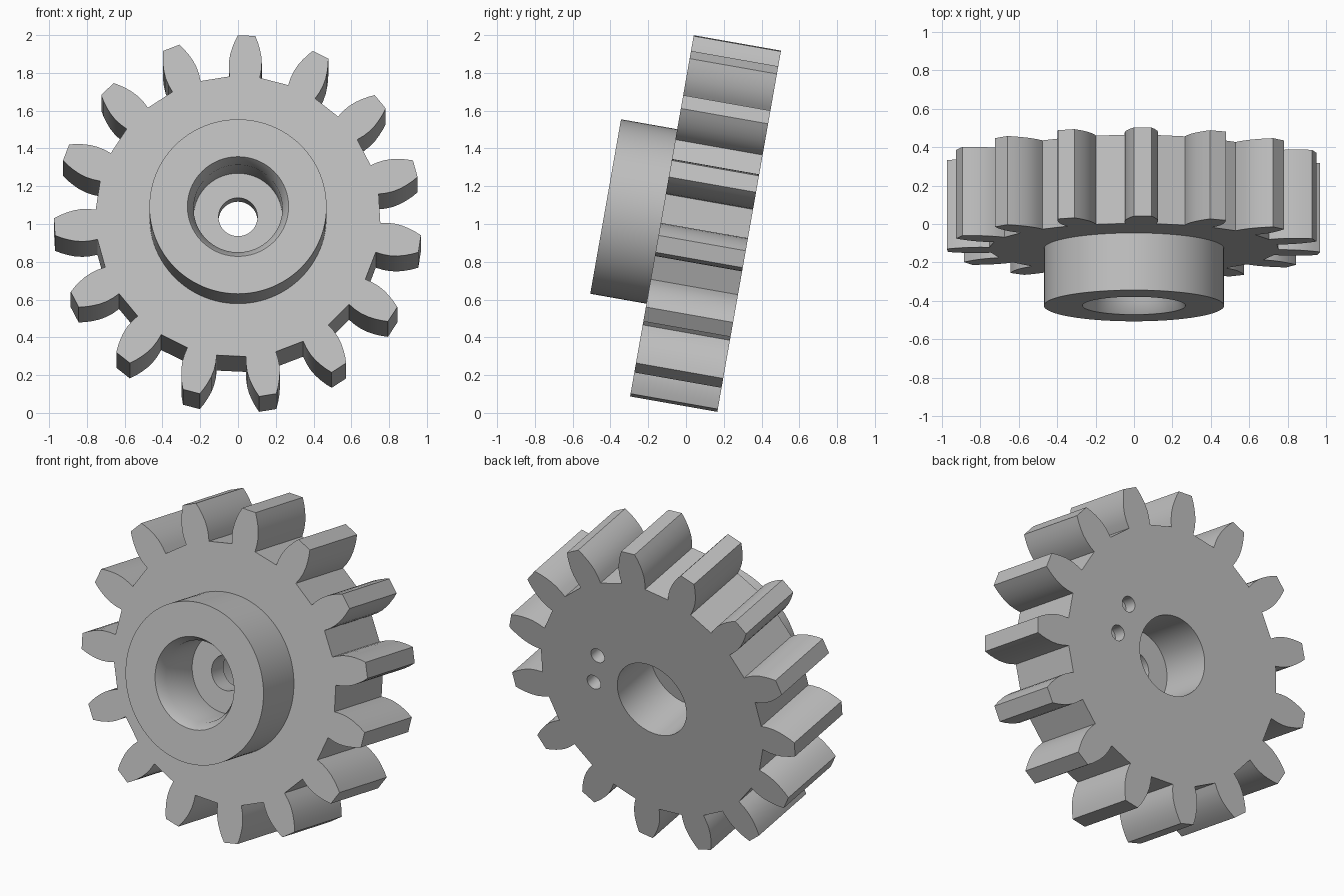
import bpy
import bmesh
from math import sin, cos, pi, radians
from mathutils import Matrix

if "Cube" in bpy.data.objects:
    bpy.data.objects.remove(bpy.data.objects["Cube"], do_unlink=True)

TEETH = 15
WIDTH = 0.469        # wheel thickness along its axis (local +y is the back)
HUB_LEN = 0.302
BORE, SHAFT = 0.235, 0.103
CENTRE = (0, -0.128, 1.04)
TILT = radians(-10)

grey = bpy.data.materials.new("plain_grey")
grey.use_nodes = True
grey.diffuse_color = (0.53, 0.53, 0.53, 1)
grey.node_tree.nodes["Principled BSDF"].inputs["Base Color"].default_value = grey.diffuse_color


def add_object(name, bm):
    """Turn a bmesh into a tilted object sharing the wheel's frame."""
    bmesh.ops.recalc_face_normals(bm, faces=bm.faces)
    mesh = bpy.data.meshes.new(name)
    bm.to_mesh(mesh)
    bm.free()
    mesh.materials.append(grey)
    obj = bpy.data.objects.new(name, mesh)
    obj.location = CENTRE
    obj.rotation_euler = (TILT, 0, 0)
    bpy.context.scene.collection.objects.link(obj)
    return obj


def cylinder_cutter(name, radius, y0, y1, x=0, z=0, sides=96):
    bm = bmesh.new()
    place = Matrix.Translation((x, (y0 + y1) / 2, z)) @ Matrix.Rotation(pi / 2, 4, 'X')
    bmesh.ops.create_cone(bm, cap_ends=True, segments=sides, radius1=radius,
                          radius2=radius, depth=y1 - y0, matrix=place)
    obj = add_object(name, bm)
    obj.hide_render = True
    return obj


def smooth(obj):
    bpy.ops.object.select_all(action='DESELECT')
    obj.select_set(True)
    bpy.context.view_layer.objects.active = obj
    bpy.ops.object.shade_smooth_by_angle(angle=radians(30))


# Toothed wheel: one half-tooth flank (radius, half width), mirrored and repeated
flank = [(0.75, 0.08), (0.79, 0.086), (0.83, 0.087), (0.87, 0.082),
         (0.905, 0.073), (0.94, 0.061), (0.973, 0.046)]
tooth = [(-w, r) for r, w in flank] + [(w, r) for r, w in reversed(flank)]
bm = bmesh.new()
outline = []
for i in range(TEETH):
    a = radians(2.7) + i * 2 * pi / TEETH
    for t, r in tooth:
        outline.append(bm.verts.new((t * cos(a) + r * sin(a), 0, r * cos(a) - t * sin(a))))
face = bm.faces.new(outline)
back = bmesh.ops.extrude_face_region(bm, geom=[face])["geom"]
bmesh.ops.translate(bm, vec=(0, WIDTH, 0),
                    verts=[v for v in back if isinstance(v, bmesh.types.BMVert)])
wheel = add_object("toothed_wheel", bm)

# Front and back bores leave a thin web with a shaft hole; two blind pin holes behind
cutters = [
    cylinder_cutter("front_bore_cutter", BORE, -0.1, 0.018),
    cylinder_cutter("back_bore_cutter", BORE, 0.135, WIDTH + 0.1),
    cylinder_cutter("shaft_hole_cutter", SHAFT, -0.2, WIDTH + 0.2),
]
for angle in (0, radians(29)):
    cutters.append(cylinder_cutter("pin_hole_cutter", 0.046, WIDTH - 0.08, WIDTH + 0.1,
                                   0.397 * cos(angle), 0.397 * sin(angle), 32))
for cutter in cutters:
    mod = wheel.modifiers.new(cutter.name, 'BOOLEAN')
    mod.operation = 'DIFFERENCE'
    mod.solver = 'EXACT'
    mod.object = cutter
bpy.context.view_layer.update()
cut = bpy.data.meshes.new_from_object(wheel.evaluated_get(bpy.context.evaluated_depsgraph_get()))
wheel.modifiers.clear()
wheel.data = cut
wheel.data.materials.clear()
wheel.data.materials.append(grey)
for poly in cut.polygons:
    poly.material_index = 0
for cutter in cutters:
    bpy.data.objects.remove(cutter, do_unlink=True)
smooth(wheel)

# Hub: a lathed ring with a chamfered mouth (radius, y)
ring = [(0.268, -HUB_LEN), (0.469, -HUB_LEN), (0.469, 0), (BORE, 0), (BORE, 0.06 - HUB_LEN)]
bm = bmesh.new()
SIDES = 96
loops = [[bm.verts.new((r * cos(2 * pi * k / SIDES), y, r * sin(2 * pi * k / SIDES)))
          for r, y in ring] for k in range(SIDES)]
for k in range(SIDES):
    p, q = loops[k], loops[(k + 1) % SIDES]
    for j in range(len(ring)):
        n = (j + 1) % len(ring)
        bm.faces.new((p[j], p[n], q[n], q[j]))
smooth(add_object("hub", bm))
